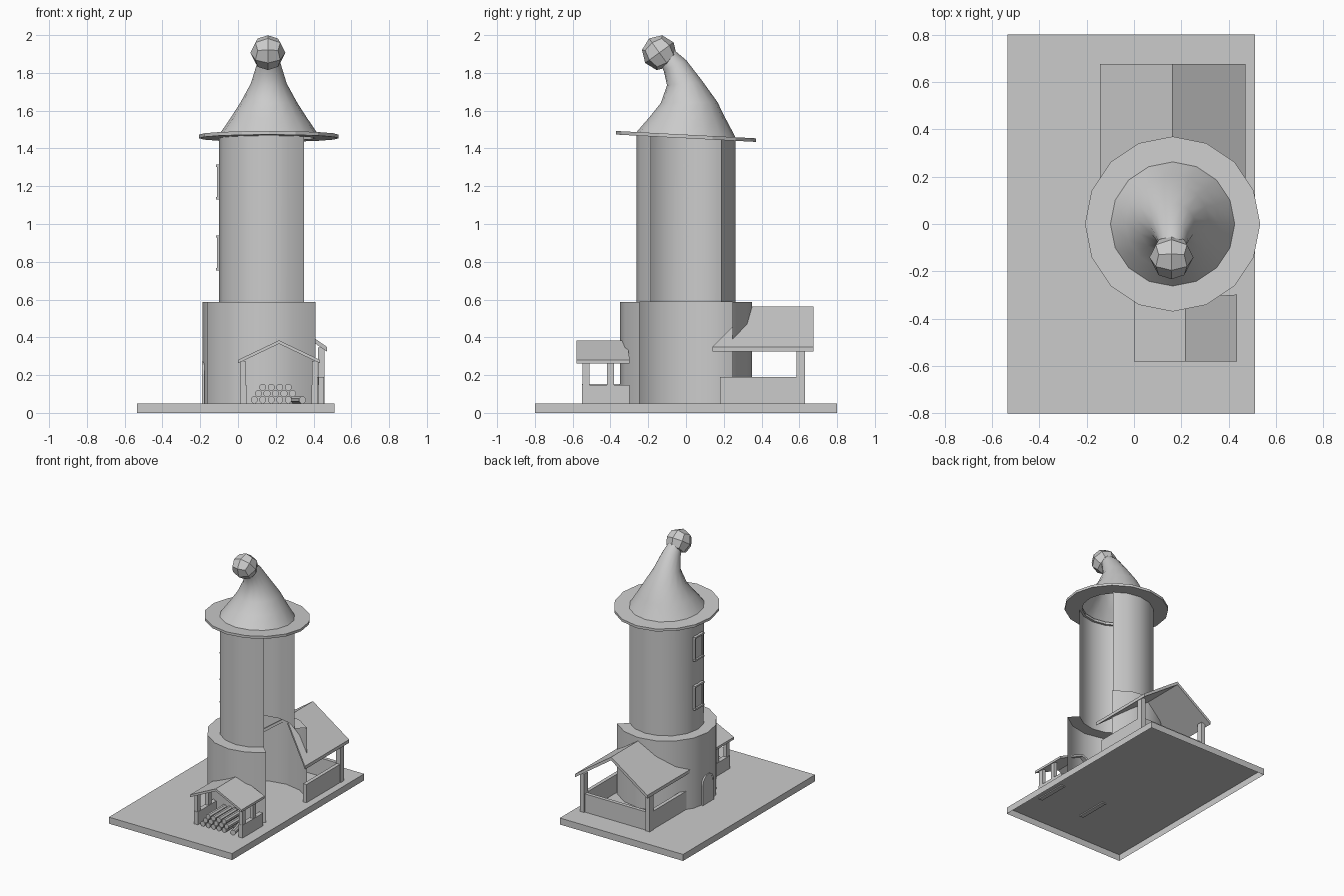
import bpy, bmesh, math
from mathutils import Matrix, Vector

if "Cube" in bpy.data.objects:
    bpy.data.objects.remove(bpy.data.objects["Cube"])

CX = 0.163  # tower axis


def finish(name, bm, smooth=False):
    me = bpy.data.meshes.new(name)
    bm.normal_update()
    bm.to_mesh(me)
    bm.free()
    ob = bpy.data.objects.new(name, me)
    bpy.context.collection.objects.link(ob)
    if smooth:
        bpy.ops.object.select_all(action='DESELECT')
        bpy.context.view_layer.objects.active = ob
        ob.select_set(True)
        bpy.ops.object.shade_smooth_by_angle(angle=math.radians(40))
    return ob


def box(name, x0, x1, y0, y1, z0, z1, open_bottom=False):
    bm = bmesh.new()
    bmesh.ops.create_cube(bm, size=1)
    if open_bottom:
        bm.normal_update()
        bmesh.ops.delete(bm, geom=[f for f in bm.faces if f.normal.z < -.5], context='FACES_ONLY')
    for v in bm.verts:
        v.co = Vector((x0 + (v.co.x + .5) * (x1 - x0),
                       y0 + (v.co.y + .5) * (y1 - y0),
                       z0 + (v.co.z + .5) * (z1 - z0)))
    return finish(name, bm)


def loft(name, rings, closed=True, smooth=True):
    """Skin a list of equal-length point rings."""
    bm = bmesh.new()
    vr = [[bm.verts.new(p) for p in r] for r in rings]
    n = len(rings[0])
    for a, b in zip(vr, vr[1:]):
        for i in range(n if closed else n - 1):
            j = (i + 1) % n
            bm.faces.new((a[i], a[j], b[j], b[i]))
    return finish(name, bm, smooth)


def ring(r, cy, cz, tilt=0, n=16):
    """Circle around the tower axis, tilted about x (degrees)."""
    m = Matrix.Translation((CX, cy, cz)) @ Matrix.Rotation(math.radians(tilt), 4, 'X')
    return [m @ Vector((r * math.cos(2 * math.pi * i / n), r * math.sin(2 * math.pi * i / n), 0))
            for i in range(n)]


def gable(name, cx, half, eave, ridge, y_far, y_eave, y_ridge, t):
    """Two-sided roof sheet; the near edge may slant from eave to ridge."""
    bm = bmesh.new()
    ends = []
    for near in (True, False):
        pts = [(-half, eave), (0, ridge), (half, eave), (half, eave - t), (0, ridge - t), (-half, eave - t)]
        ends.append([bm.verts.new((cx + x, (y_eave if x else y_ridge) if near else y_far, z)) for x, z in pts])
    a, b = ends
    for i in range(6):
        j = (i + 1) % 6
        bm.faces.new((a[i], a[j], b[j], b[i]))
    for e in ends:
        bm.faces.new((e[0], e[1], e[4], e[5]))
        bm.faces.new((e[1], e[2], e[3], e[4]))
    bmesh.ops.recalc_face_normals(bm, faces=bm.faces)
    return finish(name, bm)


# Base plate, hollow from below
box("base_plate", -.535, .51, -.8, .8, 0, .05, open_bottom=True)

# Cutaway tower: three quarters of a turn, open toward +x
T = -3  # brim tilt in degrees


def arc(r, z, tilt=0, n=12):
    angles = [math.radians(45 + 270 * i / n) for i in range(n + 1)]
    return [(CX + r * math.cos(a), r * math.sin(a), z + r * math.sin(a) * math.tan(math.radians(tilt)))
            for a in angles]

loft("tower_wall", [arc(.35, .05), arc(.35, .588), arc(.263, .588), arc(.263, 1.46, T)], closed=False)

# Tilted brim
loft("roof_brim", [ring(.245, 0, 1.454, T), ring(.37, 0, 1.454, T), ring(.37, 0, 1.473, T),
                   ring(.245, 0, 1.473, T), ring(.245, 0, 1.454, T)], smooth=False)

# Bent cone roof and ball on its tip
loft("roof_cone", [ring(.263, 0, 1.472, T), ring(.2, .006, 1.565, 0), ring(.15, .0165, 1.643, 1),
                   ring(.095, -.006, 1.744, 6), ring(.066, -.058, 1.838, 26), ring(.052, -.095, 1.88, 45)])
bm = bmesh.new()
bmesh.ops.create_cube(bm, size=1)
bmesh.ops.subdivide_edges(bm, edges=bm.edges[:], cuts=1, use_grid_fill=True)
for v in bm.verts:
    v.co = v.co.normalized() * .093
bm.transform(Matrix.Translation((.158, -.141, 1.907)) @ Matrix.Rotation(math.radians(36), 4, 'X'))
finish("roof_ball", bm)

# Windows on the left side of the tower
WX = -.097
for k, z0 in enumerate((.755, 1.13)):
    z1 = z0 + .185
    for s in (-1, 1):
        y = s * .047
        box(f"window_{k}_side", -.112, WX, y - .006, y + .006, z0, z1)
    for z in (z0, z1 - .012):
        box(f"window_{k}_rail", -.117, WX, -.055, .055, z, z + .012)
    box(f"window_{k}_pane", -.104, WX - .003, -.045, .045, z0, z1)


# Arched door
def arch(w, h, x):
    pts = [(x, -w, .05)]
    pts += [(x, -w * math.cos(math.pi * i / 8), h - w + w * math.sin(math.pi * i / 8)) for i in range(9)]
    return pts + [(x, w, .05)]

loft("door_frame", [arch(.055, .26, -.178), arch(.055, .26, -.191), arch(.067, .272, -.191), arch(.067, .272, -.178)],
     closed=False, smooth=False)
bm = bmesh.new()
bm.faces.new([bm.verts.new(p) for p in reversed(arch(.056, .261, -.1885))])
finish("door_panel", bm)

# Back porch: roof, corner posts, low walls
gable("porch_roof", CX, .307, .35, .562, .675, .14, .35, .025)
for s in (-1, 1):
    x = CX + s * .278
    box("porch_post", x - .018, x + .018, .585, .63, .05, .345)
    box("porch_side_wall", x - .014, x + .014, .18, .59, .05, .19)
box("porch_back_wall", CX - .27, CX + .27, .593, .621, .05, .19)

# Front wood shelter: roof, posts, low walls sunk through the plate
SX = .217
gable("shelter_roof", SX, .218, .28, .384, -.58, -.298, -.312, .018)
for s in (-1, 1):
    x = SX + s * .19
    for y in (-.548, -.418):
        box("shelter_post", x - .014, x + .014, y, y + .036, .05, .276)
    box("shelter_wall", x - .017, x + .017, -.55, -.3, .042, .148)


# Stacked logs
def log(x, y, z, angle=0, length=.2):
    bm = bmesh.new()
    bmesh.ops.create_cone(bm, cap_ends=True, segments=8, radius1=.0195, radius2=.0195, depth=length)
    bm.transform(Matrix.Translation((x, y, z)) @ Matrix.Rotation(angle, 4, 'Z')
                 @ Matrix.Rotation(math.pi / 2, 4, 'X') @ Matrix.Rotation(math.pi / 8, 4, 'Z'))
    finish("log", bm)

for row, (x0, n) in enumerate(((.086, 5), (.1085, 5), (.131, 4))):
    for i in range(n):
        log(x0 + i * .045, -.45, .069 + row * .033)
log(.318, -.46, .069, math.radians(15), .18)
